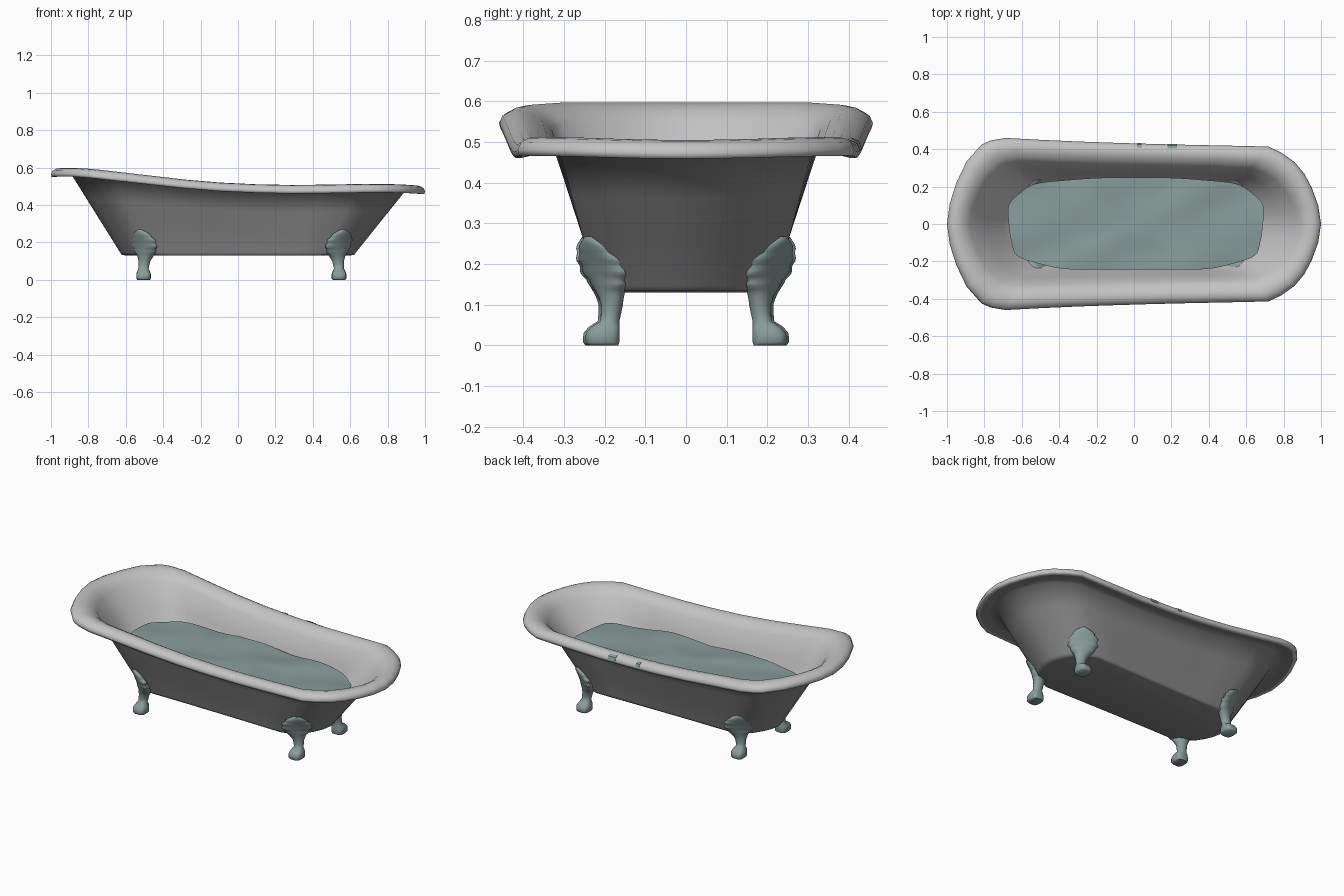
import bpy, bmesh, math

if "Cube" in bpy.data.objects:
    bpy.data.objects.remove(bpy.data.objects["Cube"])

# ---------- colours ----------
def mat(name, rgb):
    m = bpy.data.materials.new(name)
    m.diffuse_color = (*rgb, 1)
    m.use_nodes = True
    m.node_tree.nodes["Principled BSDF"].inputs["Base Color"].default_value = m.diffuse_color
    return m

ENAMEL = mat("light_enamel", (0.55, 0.55, 0.55))
OUTER = mat("dark_grey_shell", (0.25, 0.25, 0.25))
TEAL = mat("grey_teal", (0.25, 0.335, 0.325))

def finish(name, bm, mats, angle):
    bmesh.ops.recalc_face_normals(bm, faces=bm.faces)
    me = bpy.data.meshes.new(name)
    bm.to_mesh(me)
    bm.free()
    for m in mats:
        me.materials.append(m)
    me.shade_smooth()
    me.set_sharp_from_angle(angle=math.radians(angle))
    ob = bpy.data.objects.new(name, me)
    bpy.context.collection.objects.link(ob)
    return ob

def bridge(bm, a, b, mi=0):
    n = len(a)
    for i in range(n):
        j = (i + 1) % n
        bm.faces.new((a[i], a[j], b[j], b[i])).material_index = mi

def interp(table, x):
    for p, q in zip(table, table[1:]):
        if x <= q[0]:
            f = max(0, (x - p[0]) / (q[0] - p[0]))
            return [u + (v - u) * f for u, v in zip(p[1:], q[1:])]
    return list(table[-1][1:])

def mix(a, b, t):
    return tuple(u + (v - u) * t for u, v in zip(a, b))

# ---------- rim outline seen from above, and rim height along x ----------
HALF = [(-1, 0), (-.985, .11), (-.95, .22), (-.895, .335), (-.815, .425), (-.765, .447),
        (-.685, .46), (-.5, .45), (-.3, .441), (-.1, .434), (.1, .428), (.3, .423), (.5, .419),
        (.72, .414), (.79, .38), (.86, .33), (.91, .27), (.95, .195), (.985, .1), (1, 0)]
LOOP = HALF + [(x, -y) for x, y in HALF[-2:0:-1]]
RIM_Z = [(-1, .597), (-.9, .598), (-.8, .591), (-.69, .579), (-.5, .558), (-.3, .536), (-.1, .520),
         (.1, .511), (.3, .507), (.5, .509), (.72, .513), (.9, .511), (1, .505)]

def rim_pt(p, d, dz):
    # ring near the rim: d = inset from the outline, dz = drop below the rim top
    x, y = p
    return (x * (1 - d), y * (1 - d / .44), interp(RIM_Z, x)[0] - dz)

def wall_pt(p, d, dz, s, ds, zb, t):
    # straight wall from the rim (t = 0) down to the floor outline (t = 1)
    x, y = p
    return mix(rim_pt(p, d, dz), (x * s, y * (.50 + ds + .05 * x), zb), t)

# ---------- tub: floor, outer wall, rolled rim, thin inner wall, inner floor ----------
def build_tub():
    bm = bmesh.new()
    rings = []
    def add(fn):
        rings.append([bm.verts.new(fn(p)) for p in LOOP])
    add(lambda p: wall_pt(p, .11, .035, .60, -.03, .13, 1))
    add(lambda p: wall_pt(p, .11, .035, .622, -.005, .134, 1))
    for t in (1, .66, .33, 0):
        add(lambda p: wall_pt(p, .11, .035, .63, 0, .146, t))
    for d, dz in ((.06, .036), (.02, .046), (.004, .046), (0, .032), (.008, .014),
                  (.028, .003), (.05, 0), (.075, .007), (.1, .022)):
        add(lambda p: rim_pt(p, d, dz))
    for t in (0, .33, .66, 1):
        add(lambda p: wall_pt(p, .124, .047, .612, -.014, .158, t))
    add(lambda p: wall_pt(p, .124, .047, .585, -.04, .147, 1))
    for k in range(len(rings) - 1):
        bridge(bm, rings[k], rings[k + 1], 1 if k < 7 else 0)
    bm.faces.new(rings[0]).material_index = 1
    bm.faces.new(rings[-1])
    return finish("bathtub", bm, (ENAMEL, OUTER), 80)

# ---------- water surface with gentle ripples ----------
def build_water():
    bm = bmesh.new()
    def wave(x, y):
        return .372 - .02 * x + .006 * math.sin(15 * x + 9 * y) + .005 * math.sin(11 * x - 19 * y + 1)
    rings = []
    n, e = 72, 2 / 3.6
    for f in (1, .84, .65, .45, .2):
        ring = []
        for i in range(n):
            a = 2 * math.pi * i / n
            c, s = (math.copysign(abs(v) ** e, v) for v in (math.cos(a), math.sin(a)))
            w = f * (1 + .012 * math.sin(9 * a))
            x, y = .01 + .68 * c * w, .246 * s * w
            ring.append(bm.verts.new((x, y, wave(x, y))))
        rings.append(ring)
    for a, b in zip(rings, rings[1:]):
        bridge(bm, a, b)
    bm.faces.new(rings[-1])
    ob = finish("water", bm, (TEAL,), 60)
    if ob.data.polygons[0].normal.z < 0:
        ob.data.flip_normals()

# ---------- claw feet: height, half width, inner y, outer y, turn in degrees ----------
FOOT = [(0, .034, .166, .242, 0), (.008, .039, .163, .248, 0), (.03, .039, .163, .247, 0),
        (.045, .034, .163, .234, 0), (.06, .027, .163, .211, 0), (.10, .032, .155, .208, 12),
        (.13, .048, .152, .214, 28), (.17, .078, .165, .223, 36), (.205, .082, .182, .235, 36),
        (.235, .066, .202, .248, 36), (.258, .036, .220, .256, 34), (.268, .014, .230, .254, 34)]

def build_foot(name, cx, sx, sy, dy):
    bm = bmesh.new()
    n = 14
    zs = [0, .008, .03, .045, .06, .08, .10, .12] + [.13 + .0077 * i for i in range(18)] + [.268]
    rings = []
    for z in zs:
        hw, y0, y1, turn = interp(FOOT, z)
        if .13 < z < .265:                      # scalloped leaf edge
            hw *= .92 + .15 * abs(math.sin(math.pi * (z - .13) / .033))
        a = math.radians(turn)
        ring = []
        for i in range(n):
            th = 2 * math.pi * i / n
            c, s = math.cos(th), math.sin(th)
            if z < .05:                         # squarer paw
                c, s = (math.copysign(abs(v) ** .6, v) for v in (c, s))
            u, v = hw * c, (y0 + y1) / 2 + (y1 - y0) / 2 * s - .205
            x = u * math.cos(a) + v * math.sin(a)
            y = -u * math.sin(a) + v * math.cos(a) + .205 + dy
            ring.append(bm.verts.new((sx * (cx + x), sy * y, z)))
        if rings:
            bridge(bm, rings[-1], ring)
        rings.append(ring)
    bm.faces.new(rings[0])
    bm.faces.new(rings[-1])
    finish(name, bm, (TEAL,), 60)

# ---------- small fittings set into the back of the rim ----------
def build_fitting(name, x0, x1):
    bm = bmesh.new()
    prof = [(.022, .004), (.005, .012), (-.003, .031), (.02, .031)]
    rings = []
    for x in (x0, x1):
        y, z = .4305 - .025 * x, interp(RIM_Z, x)[0]
        rings.append([bm.verts.new((x, y - d, z - dz)) for d, dz in prof])
    bridge(bm, *rings)
    for r in rings:
        bm.faces.new(r)
    finish(name, bm, (TEAL,), 30)

build_tub()
build_water()
build_fitting("rim_fitting_small", .015, .04)
build_fitting("rim_fitting_wide", .18, .23)
for sy, side in ((-1, "front"), (1, "back")):
    build_foot(side + "_right_foot", .54, 1, sy, 0)
    build_foot(side + "_left_foot", .505, -1, sy, .006)
